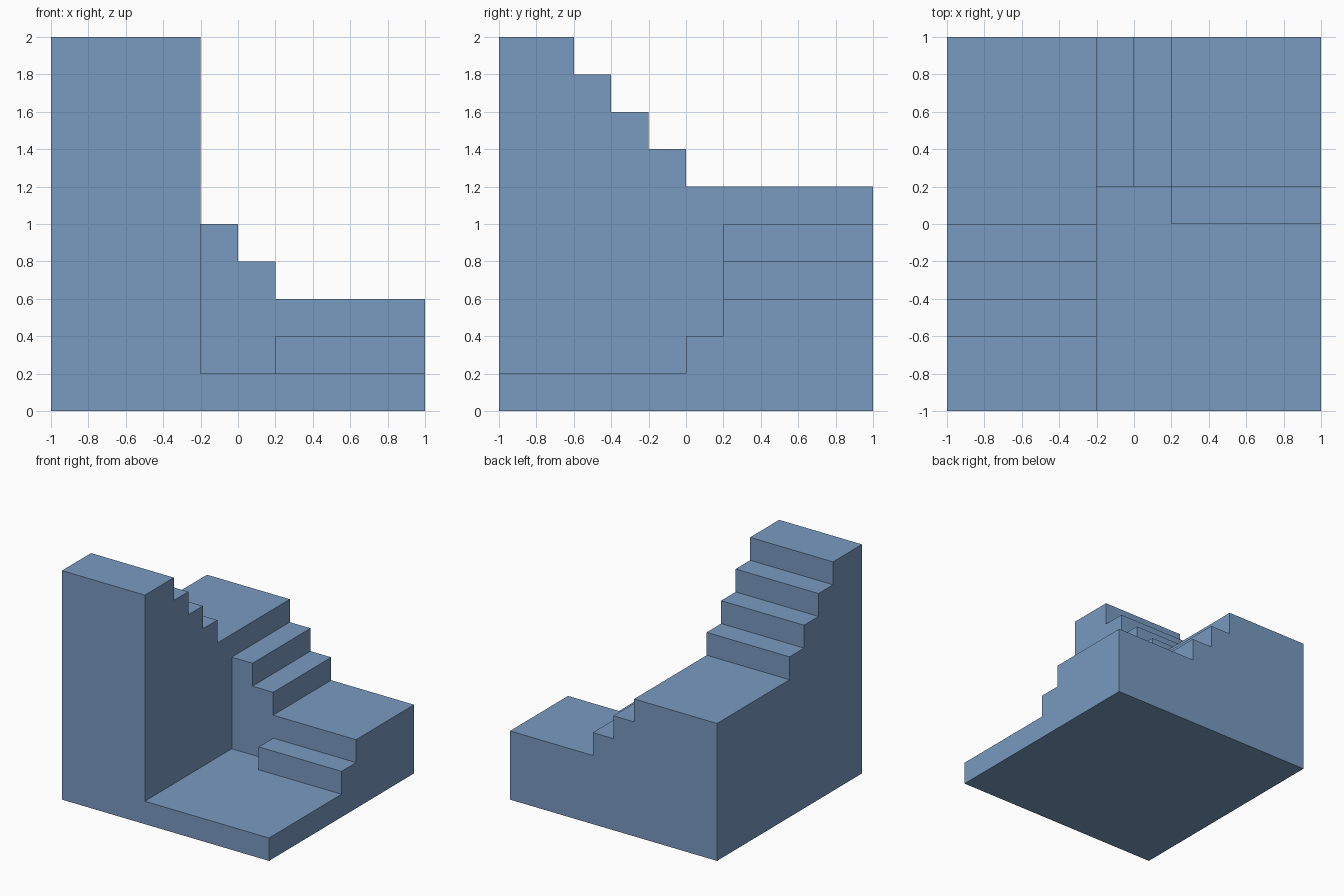
import bpy, bmesh, math
from mathutils import Vector

if "Cube" in bpy.data.objects:
    bpy.data.objects.remove(bpy.data.objects["Cube"], do_unlink=True)

COLOUR = (0.19, 0.325, 0.53, 1)
blue = bpy.data.materials.new("steel blue")
blue.diffuse_color = COLOUR
blue.use_nodes = True
blue.node_tree.nodes["Principled BSDF"].inputs["Base Color"].default_value = COLOUR


def extrude(name, profile, axis, start, end):
    """Extrude a (horizontal, z) profile along the x or y axis."""
    bm = bmesh.new()
    if axis == "x":
        points = [(start, h, z) for h, z in profile]
        offset = Vector((end - start, 0, 0))
    else:
        points = [(h, start, z) for h, z in profile]
        offset = Vector((0, end - start, 0))
    face = bm.faces.new([bm.verts.new(p) for p in points])
    result = bmesh.ops.extrude_face_region(bm, geom=[face], use_keep_orig=True)
    moved = [v for v in result["geom"] if isinstance(v, bmesh.types.BMVert)]
    for v in moved:
        v.co += offset
        v.co = [round(c, 3) for c in v.co]
    bmesh.ops.recalc_face_normals(bm, faces=bm.faces)
    mesh = bpy.data.meshes.new(name)
    bm.to_mesh(mesh)
    bm.free()
    mesh.materials.append(blue)
    obj = bpy.data.objects.new(name, mesh)
    bpy.context.collection.objects.link(obj)
    return obj


def stairs(start, end, top, treads):
    """Profile that begins at height top and drops 0.2 at each tread edge."""
    points = [(start, 0), (start, top)]
    for edge in treads:
        points.append((edge, top))
        top = round(top - 0.2, 3)
        points.append((edge, top))
    return points + [(end, top), (end, 0)]


# Floor slab, tall side staircase, rear staircase and the low front step
body = extrude("stepped_block", [(-1, 0), (-1, 0.2), (1, 0.2), (1, 0)], "y", -1, 1)
parts = [
    extrude("tall_stairs", stairs(-1, 1, 2, [-0.6, -0.4, -0.2, 0]), "x", -1, -0.2),
    extrude("rear_stairs", stairs(-1, 1, 1, [0, 0.2]), "y", 0.2, 1),
    extrude("front_step", [(0.2, 0), (0.2, 0.4), (1, 0.4), (1, 0)], "y", 0, 1),
]

# Fuse the parts into one solid
bpy.context.view_layer.objects.active = body
for part in parts:
    union = body.modifiers.new("union", "BOOLEAN")
    union.operation = "UNION"
    union.solver = "EXACT"
    union.object = part
    bpy.ops.object.modifier_apply(modifier=union.name)
    bpy.data.objects.remove(part, do_unlink=True)

# Merge flat neighbouring faces so only the real edges remain
bm = bmesh.new()
bm.from_mesh(body.data)
bmesh.ops.remove_doubles(bm, verts=bm.verts, dist=0.0005)
bmesh.ops.dissolve_limit(bm, angle_limit=math.radians(1), verts=bm.verts, edges=bm.edges)
bmesh.ops.recalc_face_normals(bm, faces=bm.faces)
bm.to_mesh(body.data)
bm.free()
